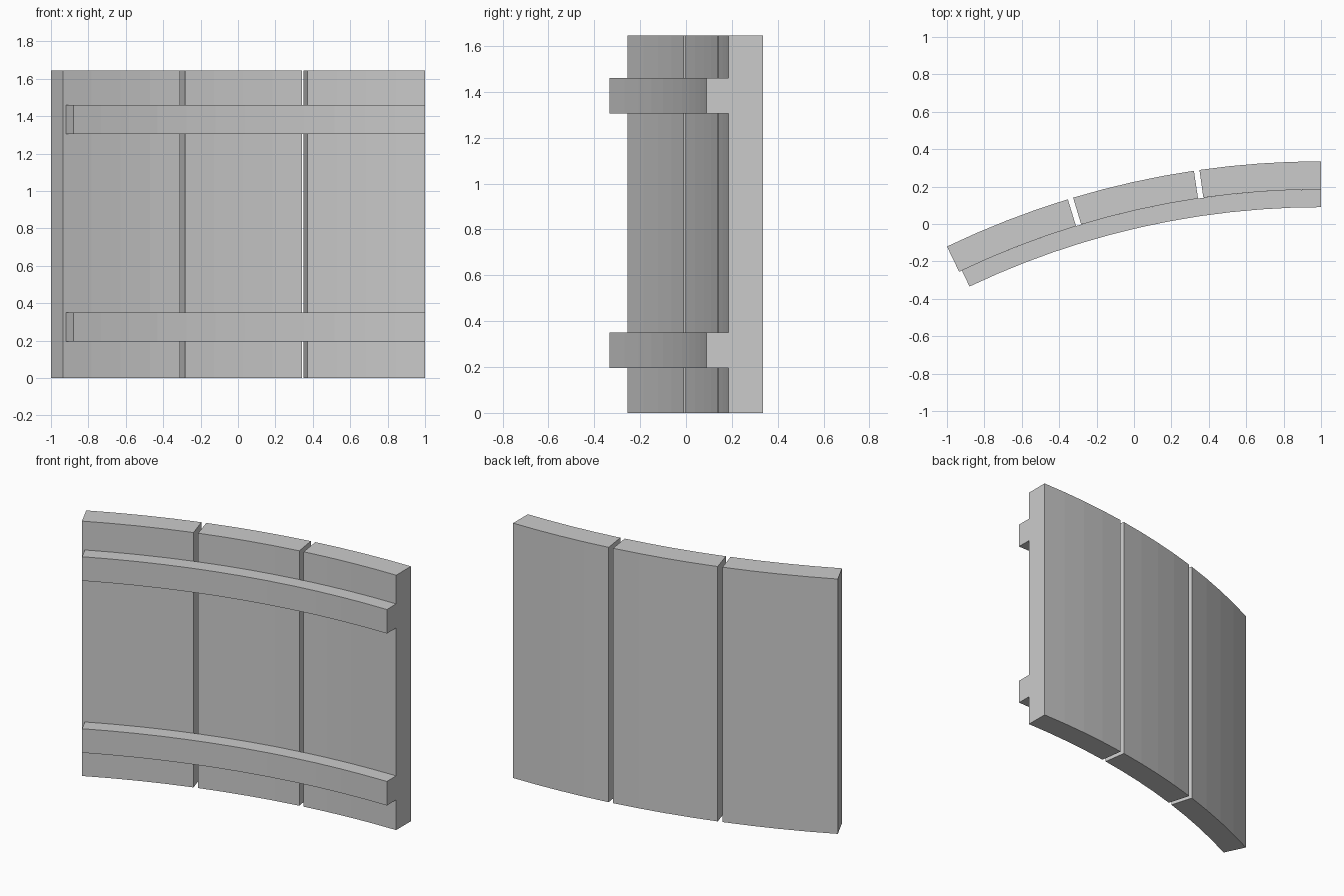
import bpy, bmesh, math

if "Cube" in bpy.data.objects:
    bpy.data.objects.remove(bpy.data.objects["Cube"])

CX, CY = 1.0, -4.285            # centre of the curvature
R_BACK, R_FACE, R_BATTEN = 4.62, 4.47, 4.375
HEIGHT = 1.645

grey = bpy.data.materials.new("plain_grey")
grey.diffuse_color = (0.6, 0.6, 0.6, 1.0)
grey.use_nodes = True
grey.node_tree.nodes["Principled BSDF"].inputs["Base Color"].default_value = grey.diffuse_color


def arc_block(name, a0, a1, r_in, r_out, z0, z1, segments):
    """Curved block swept between two angles (degrees left of +y)."""
    bm = bmesh.new()
    rings = []
    for i in range(segments + 1):
        a = math.radians(a0 + (a1 - a0) * i / segments)
        rings.append([bm.verts.new((CX - r * math.sin(a), CY + r * math.cos(a), z))
                      for r, z in ((r_in, z0), (r_out, z0), (r_out, z1), (r_in, z1))])
    for p, q in zip(rings, rings[1:]):
        for k in range(4):
            n = (k + 1) % 4
            bm.faces.new((p[k], p[n], q[n], q[k]))
    bm.faces.new(rings[0])
    bm.faces.new(rings[-1])
    bmesh.ops.recalc_face_normals(bm, faces=bm.faces)
    mesh = bpy.data.meshes.new(name)
    bm.to_mesh(mesh)
    bm.free()
    mesh.materials.append(grey)
    obj = bpy.data.objects.new(name, mesh)
    bpy.context.collection.objects.link(obj)
    return obj


# Three upright curved planks separated by narrow gaps
for name, a0, a1 in (("right_plank", 0.0, 8.09),
                     ("middle_plank", 8.46, 16.67),
                     ("left_plank", 17.04, 25.65)):
    arc_block(name, a0, a1, R_FACE, R_BACK, 0.0, HEIGHT, 4)

# Two curved battens across the front of the planks
for name, z0 in (("lower_batten", 0.195), ("upper_batten", 1.305)):
    arc_block(name, 0.0, 25.44, R_BATTEN, R_FACE, z0, z0 + 0.155, 12)
